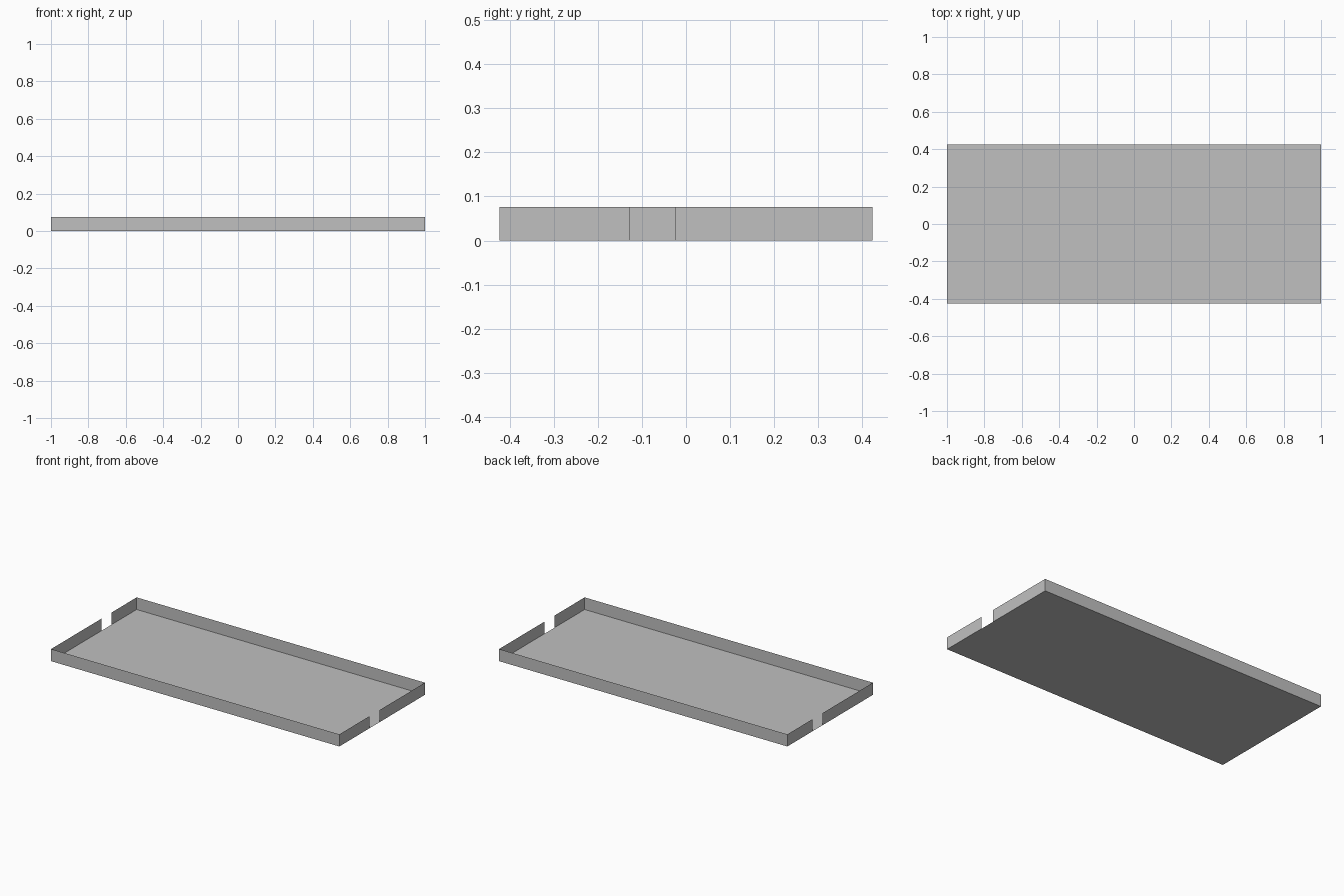
import bpy

HALF_X, HALF_Y, HEIGHT = 1.0, 0.424, 0.076

cube = bpy.data.objects.get("Cube")
if cube:
    bpy.data.objects.remove(cube, do_unlink=True)

grey = bpy.data.materials.new("light grey")
colour = (0.53, 0.53, 0.53, 1.0)
grey.use_nodes = True
grey.diffuse_color = colour
grey.node_tree.nodes["Principled BSDF"].inputs["Base Color"].default_value = colour


def sheet(name, corners):
    """One flat, paper-thin panel."""
    mesh = bpy.data.meshes.new(name)
    mesh.from_pydata(corners, [], [range(len(corners))])
    mesh.materials.append(grey)
    obj = bpy.data.objects.new(name, mesh)
    bpy.context.collection.objects.link(obj)
    return obj


def wall(name, start, end):
    """Upright panel standing on the line from start to end."""
    return sheet(name, [(*start, 0), (*end, 0), (*end, HEIGHT), (*start, HEIGHT)])


# Floor of the tray
sheet("floor", [(-HALF_X, -HALF_Y, 0), (HALF_X, -HALF_Y, 0),
                (HALF_X, HALF_Y, 0), (-HALF_X, HALF_Y, 0)])

# Long walls
wall("front_wall", (-HALF_X, -HALF_Y), (HALF_X, -HALF_Y))
wall("back_wall", (HALF_X, HALF_Y), (-HALF_X, HALF_Y))

# End walls, each split by a full-height gap (offset differently per end)
for side, x, gap_front, gap_back in (("left", HALF_X, -0.127, -0.025),
                                     ("right", -HALF_X, 0.074, 0.175)):
    for part, y0, y1 in (("front", -HALF_Y, gap_front), ("back", gap_back, HALF_Y)):
        ends = [(x, y0), (x, y1)]
        if x < 0:
            ends.reverse()  # keep the normal facing outwards
        wall(f"{side}_wall_{part}", *ends)
